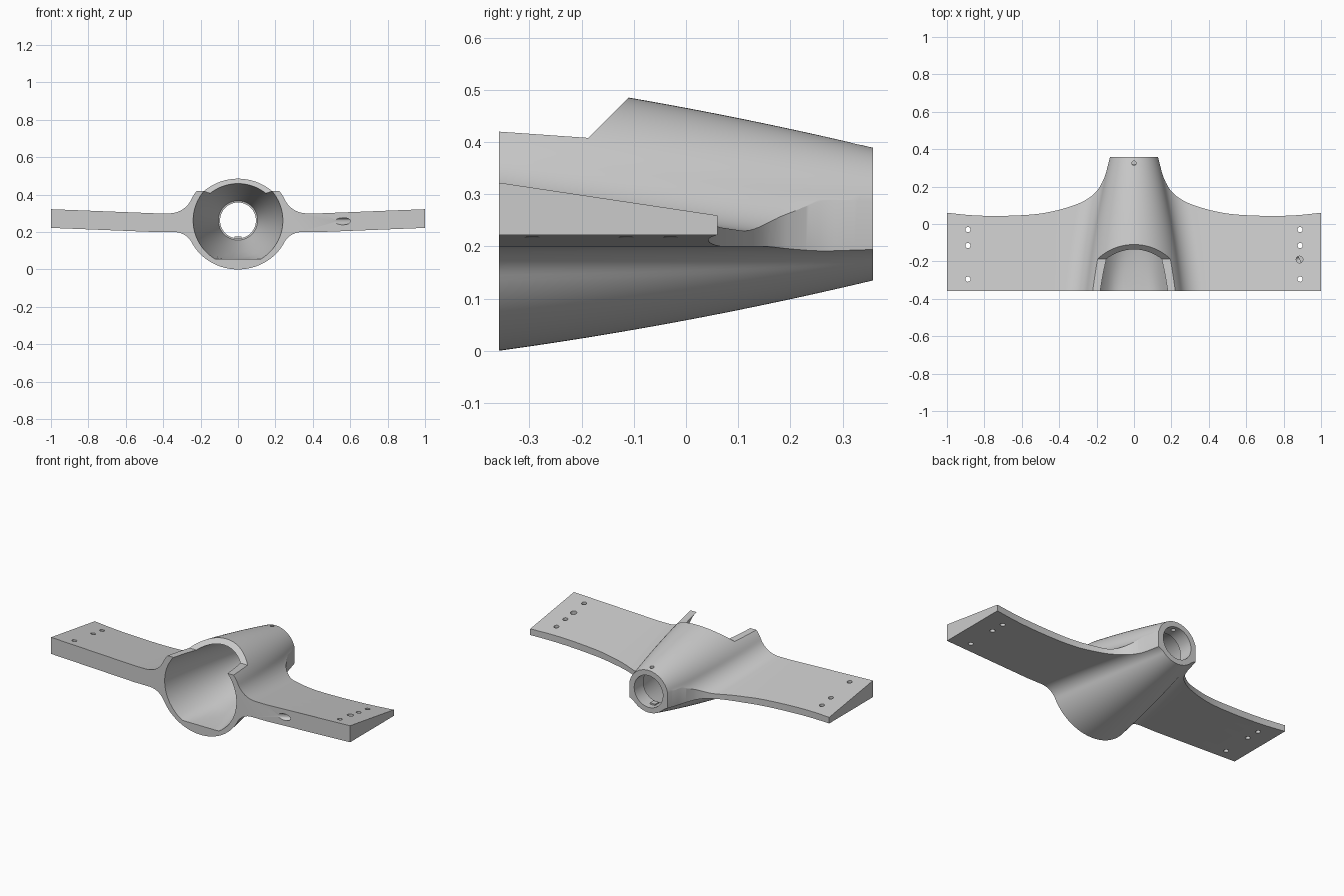
import bpy, bmesh, math
from mathutils import Vector, Matrix

AXIS_Z = 0.262          # height of the body axis
FRONT, BACK = -0.358, 0.358

if "Cube" in bpy.data.objects:
    bpy.data.objects.remove(bpy.data.objects["Cube"], do_unlink=True)

grey = bpy.data.materials.new("plain grey")
grey.use_nodes = True
grey.diffuse_color = (0.6, 0.6, 0.6, 1)
grey.node_tree.nodes["Principled BSDF"].inputs["Base Color"].default_value = (0.6, 0.6, 0.6, 1)


def finish(name, bm):
    bmesh.ops.recalc_face_normals(bm, faces=bm.faces)
    mesh = bpy.data.meshes.new(name)
    bm.to_mesh(mesh)
    bm.free()
    mesh.materials.append(grey)
    ob = bpy.data.objects.new(name, mesh)
    bpy.context.collection.objects.link(ob)
    return ob


def loft(name, rings):
    """Closed solid through rings of equal point count."""
    bm = bmesh.new()
    loops = [[bm.verts.new(p) for p in ring] for ring in rings]
    for a, b in zip(loops, loops[1:]):
        for i in range(len(a)):
            j = (i + 1) % len(a)
            bm.faces.new((a[i], a[j], b[j], b[i]))
    bm.faces.new(loops[0])
    bm.faces.new(loops[-1])
    return finish(name, bm)


def rod(name, start, end, radius, sides=24):
    start, end = Vector(start), Vector(end)
    d = end - start
    bm = bmesh.new()
    turn = d.to_track_quat('Z', 'Y').to_matrix().to_4x4()
    bmesh.ops.create_cone(bm, cap_ends=True, segments=sides, radius1=radius, radius2=radius,
                          depth=d.length, matrix=Matrix.Translation((start + end) / 2) @ turn)
    return finish(name, bm)


def smooth_path(pts, steps=6):
    """Catmull-Rom curve through the points."""
    pts = [Vector(p) for p in pts]
    pts = [2 * pts[0] - pts[1]] + pts + [2 * pts[-1] - pts[-2]]
    out = []
    for a, b, c, d in zip(pts, pts[1:], pts[2:], pts[3:]):
        for k in range(steps):
            t = k / steps
            out.append(0.5 * (2 * b + (c - a) * t + (2 * a - 5 * b + 4 * c - d) * t ** 2
                              + (3 * b - a - 3 * c + d) * t ** 3))
    return out + [pts[-2]]


def combine(target, tool, operation):
    mod = target.modifiers.new(operation.lower(), 'BOOLEAN')
    mod.operation, mod.object, mod.solver = operation, tool, 'EXACT'
    bpy.context.view_layer.objects.active = target
    bpy.ops.object.modifier_apply(modifier=mod.name)
    bpy.data.objects.remove(tool, do_unlink=True)


# Body and wings: round section, filleted into a wedge-shaped wing on each side
def half_side(radius, offset, fillet, stretch, up):
    """Points from the body's crown (or keel) out to the wing tip."""
    height = up * offset + fillet
    reach = math.sqrt((radius + fillet) ** 2 - height ** 2)
    angle = math.atan2(height, reach)
    pts = []
    for i in range(25):
        a = math.pi / 2 + (angle - math.pi / 2) * i / 24
        pts.append((radius * math.cos(a) * stretch, radius * math.sin(a)))
    for i in range(1, 13):
        a = angle + math.pi + (math.pi / 2 - angle) * i / 12
        pts.append(((reach + fillet * math.cos(a)) * stretch, height + fillet * math.sin(a)))
    pts = [(x, AXIS_Z + up * z) for x, z in pts]
    root = AXIS_Z + offset
    return pts + [(0.44, root), (1.02, root + 0.023)]


def section(y):
    radius = 0.2035 - 0.188 * y - 0.07 * y * y
    stretch = 1.04 - 0.05 * y
    bottom = 0.2
    top = max(0.3 - 0.15 * (y - FRONT), bottom + 0.015)
    upper = half_side(radius, top - AXIS_Z, 0.12, stretch, 1)
    lower = half_side(radius, bottom - AXIS_Z, 0.1, stretch, -1)
    right = upper + lower[::-1]
    left = [(-x, z) for x, z in right[1:-1]][::-1]
    return [(x, y, z) for x, z in right + left]


STATIONS = 28
body = loft("winged_body", [section(FRONT + (BACK - FRONT) * i / STATIONS)
                            for i in range(STATIONS + 1)])

# Planform: sweeping rear edge that runs into the body's flanks
edge = smooth_path([(1, 0.06), (0.87, 0.047), (0.74, 0.043), (0.6, 0.047), (0.5, 0.056),
                    (0.4, 0.076), (0.3, 0.108), (0.24, 0.14), (0.2, 0.175), (0.174, 0.215),
                    (0.154, 0.26), (0.142, 0.305), (0.128, 0.36)])
half = [(1, -0.5)] + [tuple(p) for p in edge] + [(0.128, 0.5)]
outline = half + [(-x, y) for x, y in reversed(half)]
combine(body, loft("planform", [[(x, y, z) for x, y in outline] for z in (-0.2, 0.8)]),
        'INTERSECT')

# Hollow chamber with a flat floor, stepping down to the rear bore
def chamber_ring(y, radius, sides=64):
    angles = [2 * math.pi * (i + 0.5) / sides for i in range(sides)]
    return [(radius * math.cos(a), y, max(AXIS_Z + radius * math.sin(a), 0.055)) for a in angles]


chamber = [(-0.40, 0.248), (-0.358, 0.24), (-0.25, 0.221), (-0.14, 0.198), (0.0, 0.168),
           (0.14, 0.135), (0.27, 0.105), (0.271, 0.096), (0.45, 0.096)]
combine(body, loft("chamber", [chamber_ring(y, r) for y, r in chamber]), 'DIFFERENCE')

# Open hatch in the upper front
hatch = [(-0.5, 0.43), (-0.358, 0.42), (-0.187, 0.408), (0.0, 0.595), (0.0, 0.8), (-0.5, 0.8)]
combine(body, loft("hatch", [[(x, y, z) for y, z in hatch] for x in (-0.5, 0.5)]),
        'DIFFERENCE')

# Screw holes near the wing tips
for side in (-1, 1):
    for y in (-0.03, -0.115, -0.295):
        x = side * 0.888
        combine(body, rod("screw_hole", (x, y, 0.1), (x, y, 0.5), 0.014), 'DIFFERENCE')

# Cable channel from the left wing's front face to a hole in its top
combine(body, rod("cable_channel", (0.46, -0.41, 0.256), (0.885, -0.19, 0.262), 0.019),
        'DIFFERENCE')
combine(body, rod("cable_exit", (0.885, -0.19, 0.255), (0.885, -0.19, 0.5), 0.018),
        'DIFFERENCE')

# Locking hole on top of the tail
combine(body, rod("tail_hole", (0, 0.325, AXIS_Z), (0, 0.325, 0.5), 0.012), 'DIFFERENCE')

# Small key inside the bore
key = [(-0.018, 0.15), (0.018, 0.15), (0.018, 0.175), (-0.018, 0.175)]
combine(body, loft("key", [[(x, y, z) for x, z in key] for y in (0.285, 0.32)]), 'UNION')

bpy.ops.object.select_all(action='DESELECT')
body.select_set(True)
bpy.context.view_layer.objects.active = body
bpy.ops.object.shade_smooth_by_angle(angle=math.radians(30))
